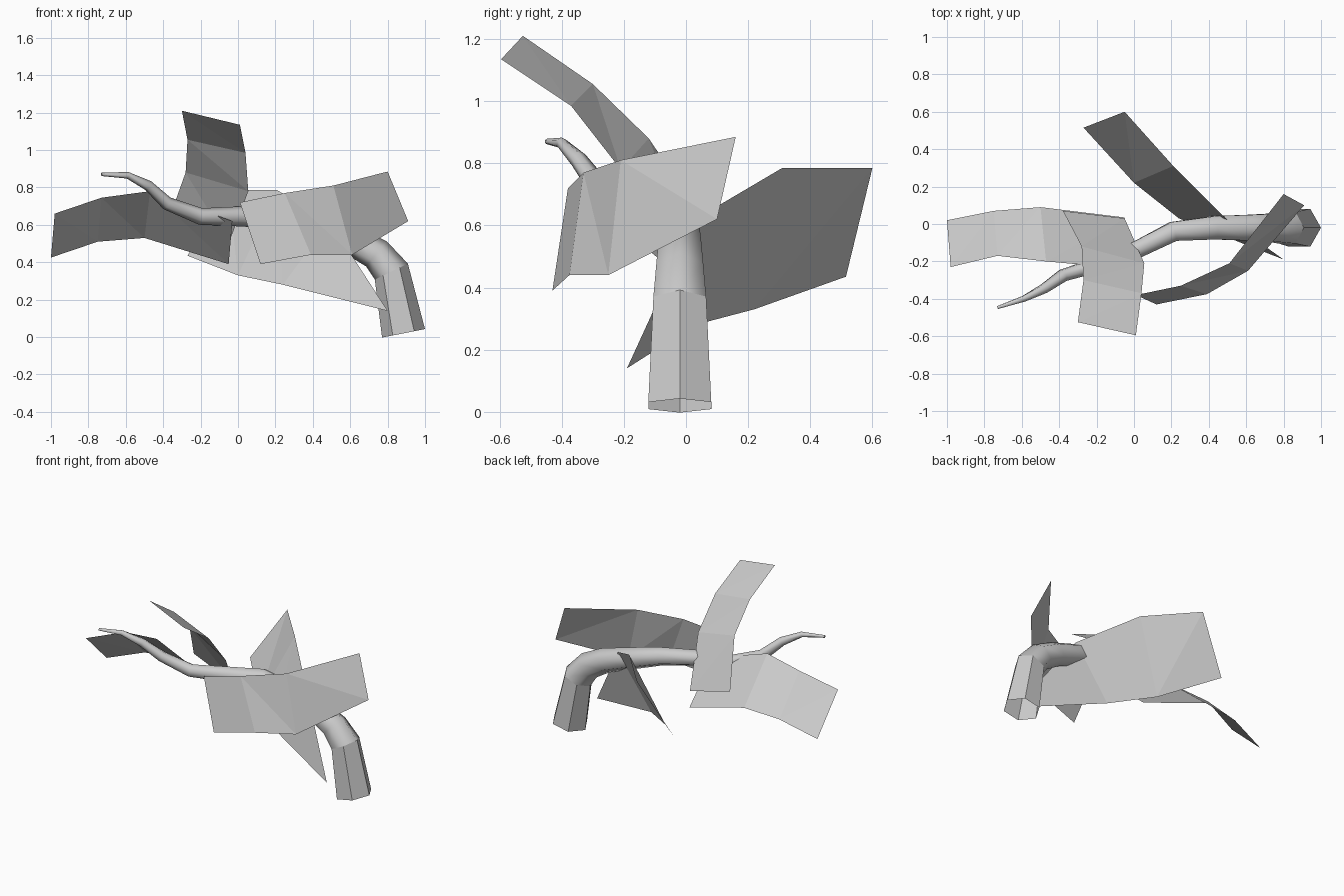
import bpy, bmesh, math
from mathutils import Vector

cube = bpy.data.objects.get("Cube")
if cube:
    bpy.data.objects.remove(cube, do_unlink=True)

grey = bpy.data.materials.new("plain_grey")
grey.use_nodes = True
colour = (0.6, 0.6, 0.6, 1)
grey.diffuse_color = colour
grey.node_tree.nodes["Principled BSDF"].inputs["Base Color"].default_value = colour


def add_object(name, bm):
    mesh = bpy.data.meshes.new(name)
    bm.to_mesh(mesh)
    bm.free()
    mesh.materials.append(grey)
    obj = bpy.data.objects.new(name, mesh)
    bpy.context.collection.objects.link(obj)
    return obj


def make_branch(path, sides=6):
    """Tapered hexagonal tube along (x, y, z, radius) points, open at the cut end."""
    bm = bmesh.new()
    centres = [Vector(p[:3]) for p in path]
    rings = []
    for i, c in enumerate(centres):
        ahead = centres[min(i + 1, len(path) - 1)] - c
        behind = c - centres[max(i - 1, 0)]
        t = (ahead.normalized() + behind.normalized()).normalized()
        side = Vector((0, 1, 0))
        side = (side - side.dot(t) * t).normalized()
        out = side.cross(t)
        ring = []
        for k in range(sides):
            a = math.tau * k / sides
            ring.append(bm.verts.new(c + path[i][3] * (math.cos(a) * out + math.sin(a) * side)))
        rings.append(ring)
    for i, (low, high) in enumerate(zip(rings, rings[1:])):
        for k in range(sides):
            n = (k + 1) % sides
            face = bm.faces.new((low[k], low[n], high[n], high[k]))
            face.smooth = i > 0  # the cut stump stays faceted
    bm.faces.new(rings[-1])
    bmesh.ops.recalc_face_normals(bm, faces=bm.faces)
    return add_object("branch", bm)


def make_leaf(name, upper, lower):
    """Thin bent strip between two edges; a shared last point makes a pointed end."""
    bm = bmesh.new()
    a = [bm.verts.new(p) for p in upper]
    b = [bm.verts.new(p) for p in lower]
    for i in range(len(a) - 1):
        if i + 1 < len(b):
            bm.faces.new((a[i], b[i], b[i + 1]))
            bm.faces.new((a[i], b[i + 1], a[i + 1]))
        else:
            bm.faces.new((a[i], b[i], a[i + 1]))
    return add_object(name, bm)


# Branch, from the cut stump to the thin tip
make_branch([
    (0.885, -0.02, 0.02, 0.117), (0.82, -0.02, 0.35, 0.098),
    (0.74, -0.02, 0.445, 0.087), (0.62, -0.02, 0.51, 0.08),
    (0.43, -0.02, 0.575, 0.072), (0.21, -0.04, 0.64, 0.06),
    (0.0, -0.145, 0.645, 0.053), (-0.2, -0.22, 0.645, 0.045),
    (-0.38, -0.275, 0.715, 0.036), (-0.48, -0.345, 0.81, 0.028),
    (-0.59, -0.4, 0.865, 0.018), (-0.73, -0.447, 0.87, 0.009)])

# Leaves
make_leaf("front_leaf",
          [(0.01, -0.38, 0.72), (0.25, -0.33, 0.77), (0.51, -0.21, 0.81), (0.8, 0.16, 0.885)],
          [(0.12, -0.43, 0.39), (0.39, -0.375, 0.44), (0.61, -0.25, 0.44), (0.91, 0.1, 0.62)])
make_leaf("back_leaf",
          [(-0.05, 0.6, 0.785), (0.21, 0.31, 0.785), (0.49, 0.03, 0.62), (0.8, -0.19, 0.14)],
          [(-0.27, 0.515, 0.435), (0.0, 0.22, 0.33), (0.24, 0.03, 0.28)])
make_leaf("rising_leaf",
          [(-0.3, -0.525, 1.21), (-0.27, -0.3, 1.055), (-0.28, -0.12, 0.88), (-0.38, 0.07, 0.6)],
          [(0.01, -0.595, 1.135), (0.04, -0.37, 0.985), (0.055, -0.21, 0.78), (-0.05, 0.03, 0.5)])
make_leaf("side_leaf",
          [(-0.98, -0.23, 0.66), (-0.73, -0.17, 0.745), (-0.47, -0.2, 0.78), (-0.03, -0.24, 0.62)],
          [(-1.0, 0.02, 0.425), (-0.75, 0.07, 0.51), (-0.5, 0.09, 0.53), (-0.05, 0.035, 0.39)])
